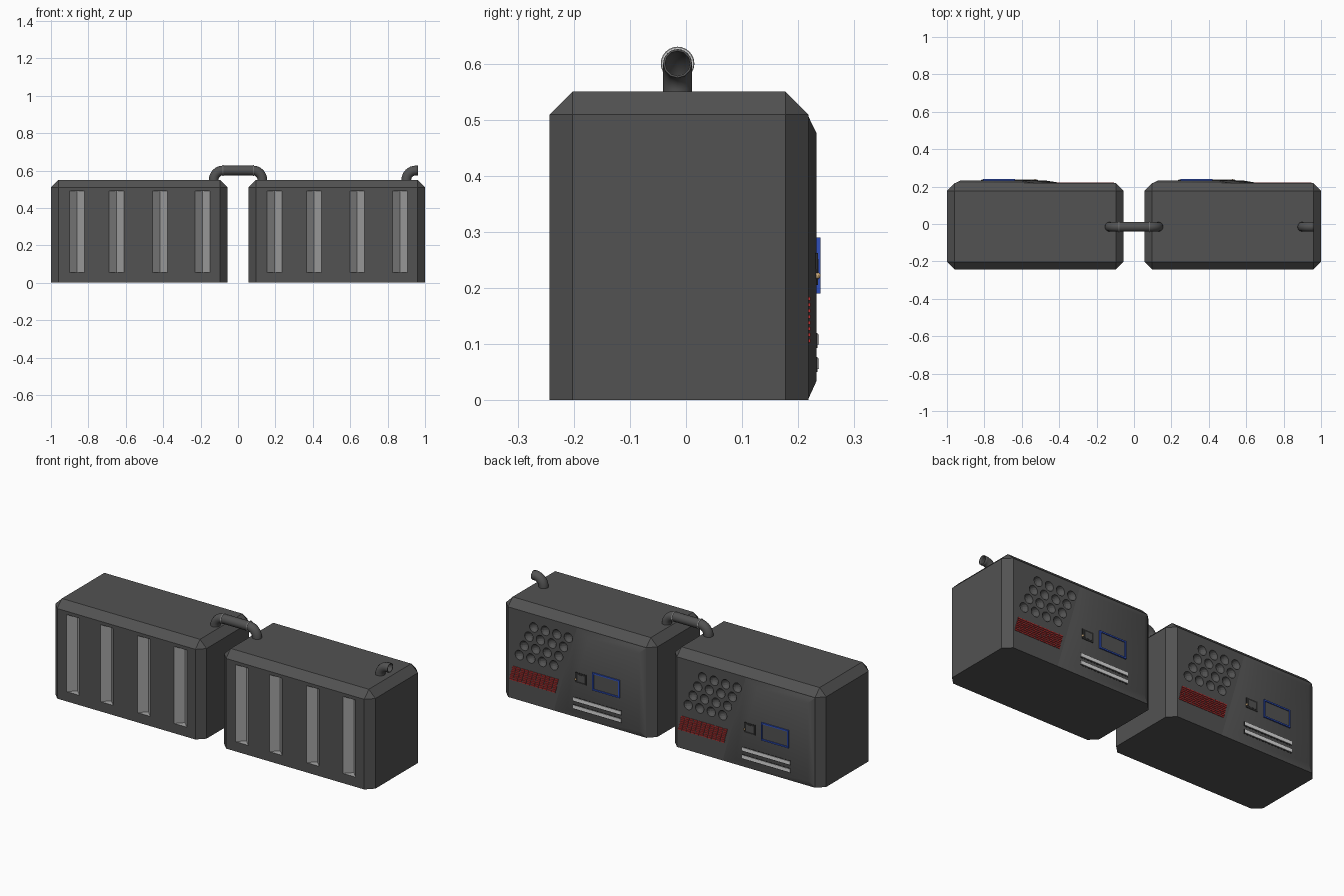
import bpy, bmesh, math
from mathutils import Matrix, Vector

if "Cube" in bpy.data.objects:
    bpy.data.objects.remove(bpy.data.objects["Cube"])


def material(name, rgb):
    m = bpy.data.materials.new(name)
    m.use_nodes = True
    m.diffuse_color = (*rgb, 1)
    m.node_tree.nodes["Principled BSDF"].inputs["Base Color"].default_value = (*rgb, 1)
    return m


CASE = material("dark grey casing", (0.085, 0.085, 0.085))
GROOVE = material("mid grey groove", (0.38, 0.38, 0.38))
LIGHT = material("light grey metal", (0.7, 0.7, 0.7))
RED = material("red grille", (0.5, 0.03, 0.03))
BLUE = material("blue frame", (0.03, 0.08, 0.5))
BLACK = material("near black", (0.025, 0.025, 0.025))
TAN = material("tan knob", (0.6, 0.4, 0.2))

W, FRONT, BACK, H = 0.945, -0.243, 0.218, 0.55
CHAMFER = 0.041
RAISED = 0.233            # y of the raised control panel
EDGE = W / 2 - CHAMFER    # half width of the flat back


def finish(name, bm, mats, smooth=False):
    bmesh.ops.recalc_face_normals(bm, faces=bm.faces)
    me = bpy.data.meshes.new(name)
    bm.to_mesh(me)
    bm.free()
    for m in mats:
        me.materials.append(m)
    ob = bpy.data.objects.new(name, me)
    bpy.context.collection.objects.link(ob)
    if smooth:
        activate(ob)
        bpy.ops.object.shade_smooth_by_angle()
    return ob


def activate(ob):
    bpy.ops.object.select_all(action='DESELECT')
    ob.select_set(True)
    bpy.context.view_layer.objects.active = ob


def loft(bm, rings):
    """Closed solid through matching outlines."""
    loops = [[bm.verts.new(p) for p in r] for r in rings]
    n = len(loops[0])
    for a, b in zip(loops, loops[1:]):
        for i in range(n):
            bm.faces.new((a[i], a[(i + 1) % n], b[(i + 1) % n], b[i]))
    bm.faces.new(loops[0])
    bm.faces.new(loops[-1])


def plate(bm, cx, t0, t1, z0, z1, y0, y1, shear=0.0):
    """Thin slab on the back, t runs from the left end towards the right."""
    ring = [(t0, z0), (t1, z0), (t1 + shear, z1), (t0 + shear, z1)]
    loft(bm, [[(cx + EDGE - t, y, z) for t, z in ring] for y in (y0, y1)])


def casing(side, cx):
    # Chamfered box
    bm = bmesh.new()
    bmesh.ops.create_cube(bm, size=1)
    for v in bm.verts:
        v.co = (cx + v.co.x * W, (FRONT + BACK) / 2 + v.co.y * (BACK - FRONT), (v.co.z + 0.5) * H)
    edges = [e for e in bm.edges if max(v.co.z for v in e.verts) > 0.1]
    bmesh.ops.bevel(bm, geom=edges, offset=CHAMFER, segments=1, affect='EDGES')
    body = finish(side + "_casing", bm, [CASE, GROOVE])

    # Cutter: front V grooves and round speaker dents
    bm = bmesh.new()
    for gx in (-0.333, -0.122, 0.11, 0.338):
        tri = [(-0.05, -0.01), (0.05, -0.01), (0, 0.04)]
        loft(bm, [[(cx + gx + x, FRONT + y, z) for x, y in tri] for z in (0.055, 0.49)])
    for row in range(4):
        for col in range(4):
            t = 0.07 + 0.03 * row + 0.072 * col
            at = Matrix.Translation((cx + EDGE - t, BACK + 0.003, 0.255 + 0.06 * row))
            bmesh.ops.create_uvsphere(bm, u_segments=16, v_segments=9, radius=0.027, matrix=at)
    cutter = finish("cutter", bm, [CASE])
    cutter.hide_render = True
    mod = body.modifiers.new("cuts", 'BOOLEAN')
    mod.operation, mod.solver, mod.object = 'DIFFERENCE', 'EXACT', cutter
    activate(body)
    bpy.ops.object.modifier_apply(modifier=mod.name)
    bpy.data.objects.remove(cutter)
    for p in body.data.polygons:
        c = p.center
        inside = FRONT + 0.002 < c.y < -0.2 and abs(c.x - cx) < 0.41 and 0.05 < c.z < 0.495
        p.material_index = 1 if inside else 0

    # Raised control panel with slanted edge
    bm = bmesh.new()
    base = [(0.28, 0), (0.863, 0), (0.863, 0.508), (0.425, 0.508)]
    top = [(0.38, 0.035), (0.83, 0.035), (0.83, 0.475), (0.515, 0.475)]
    loft(bm, [[(cx + EDGE - t, y, z) for t, z in ring]
              for ring, y in ((base, BACK - 0.001), (top, RAISED))])
    finish(side + "_control_panel", bm, [CASE], True)

    # Red grille of small dashes
    bm = bmesh.new()
    rows, cols = 8, 11
    dz, dt = 0.085 / rows, 0.29 / cols
    for r in range(rows):
        for c in range(cols):
            t, z = 0.01 + 0.022 * r / rows + c * dt, 0.103 + r * dz
            plate(bm, cx, t, t + dt * 0.85, z, z + dz * 0.6, BACK - 0.002, BACK + 0.004)
    finish(side + "_red_grille", bm, [RED])

    # Screen: blue border around a dark pane
    bm = bmesh.new()
    b = 0.008
    for t0, t1, z0, z1 in ((0.54, 0.71, 0.19, 0.19 + b), (0.54, 0.71, 0.29 - b, 0.29),
                           (0.54, 0.54 + b, 0.19 + b, 0.29 - b), (0.71 - b, 0.71, 0.19 + b, 0.29 - b)):
        plate(bm, cx, t0, t1, z0, z1, RAISED - 0.002, RAISED + 0.007)
    finish(side + "_screen_frame", bm, [BLUE])
    bm = bmesh.new()
    plate(bm, cx, 0.54 + b, 0.71 - b, 0.19 + b, 0.29 - b, RAISED - 0.002, RAISED + 0.002)
    finish(side + "_screen", bm, [CASE])

    # Dark slot with a knob
    bm = bmesh.new()
    plate(bm, cx, 0.43, 0.5, 0.205, 0.262, RAISED - 0.002, RAISED + 0.002)
    finish(side + "_slot", bm, [BLACK])
    bm = bmesh.new()
    plate(bm, cx, 0.445, 0.49, 0.215, 0.252, RAISED - 0.002, RAISED + 0.003)
    finish(side + "_slot_cover", bm, [CASE])
    bm = bmesh.new()
    at = Matrix.Translation((cx + EDGE - 0.433, RAISED + 0.001, 0.222))
    bmesh.ops.create_uvsphere(bm, u_segments=10, v_segments=6, radius=0.006, matrix=at)
    finish(side + "_knob", bm, [TAN], True)

    # Two vent bars over dark recesses
    light, dark = bmesh.new(), bmesh.new()
    for z in (0.05, 0.093):
        plate(light, cx, 0.42, 0.72, z + 0.006, z + 0.024, RAISED - 0.002, RAISED + 0.004)
        plate(dark, cx, 0.417, 0.723, z, z + 0.027, RAISED - 0.002, RAISED + 0.001)
    finish(side + "_vent_bars", light, [LIGHT])
    finish(side + "_vent_recess", dark, [BLACK])


def arc(cx, a0, a1, n=8, r=0.05):
    steps = [math.radians(a0 + (a1 - a0) * i / n) for i in range(n + 1)]
    return [(cx + r * math.cos(a), 0.55 + r * math.sin(a)) for a in steps]


def pipe(name, path):
    cu = bpy.data.curves.new(name, 'CURVE')
    cu.dimensions = '3D'
    cu.bevel_depth, cu.bevel_resolution = 0.026, 4
    sp = cu.splines.new('POLY')
    sp.points.add(len(path) - 1)
    for p, (x, z) in zip(sp.points, path):
        p.co = (x, -0.015, z, 1)
    sp.use_smooth = True
    cu.materials.append(CASE)
    ob = bpy.data.objects.new(name, cu)
    bpy.context.collection.objects.link(ob)
    wall = ob.modifiers.new("wall", 'SOLIDIFY')
    wall.thickness = 0.004


for side, cx in (("right", -0.5275), ("left", 0.5275)):
    casing(side, cx)

# Linking pipe, open outlet and pale joint rings
pipe("link_pipe", [(-0.13, 0.53)] + arc(-0.08, 180, 90) + arc(0.08, 90, 0) + [(0.13, 0.53)])
pipe("outlet_pipe", [(0.9, 0.53)] + arc(0.95, 180, 90) + [(0.962, 0.6)])
for side, x in (("right", -0.08), ("left", 0.082)):
    bpy.ops.mesh.primitive_torus_add(location=(x, -0.015, 0.6), rotation=(0, math.pi / 2, 0),
                                     major_radius=0.027, minor_radius=0.003,
                                     major_segments=24, minor_segments=6)
    ring = bpy.context.object
    ring.name = side + "_joint_ring"
    ring.data.materials.append(LIGHT)
    bpy.ops.object.shade_smooth_by_angle()
